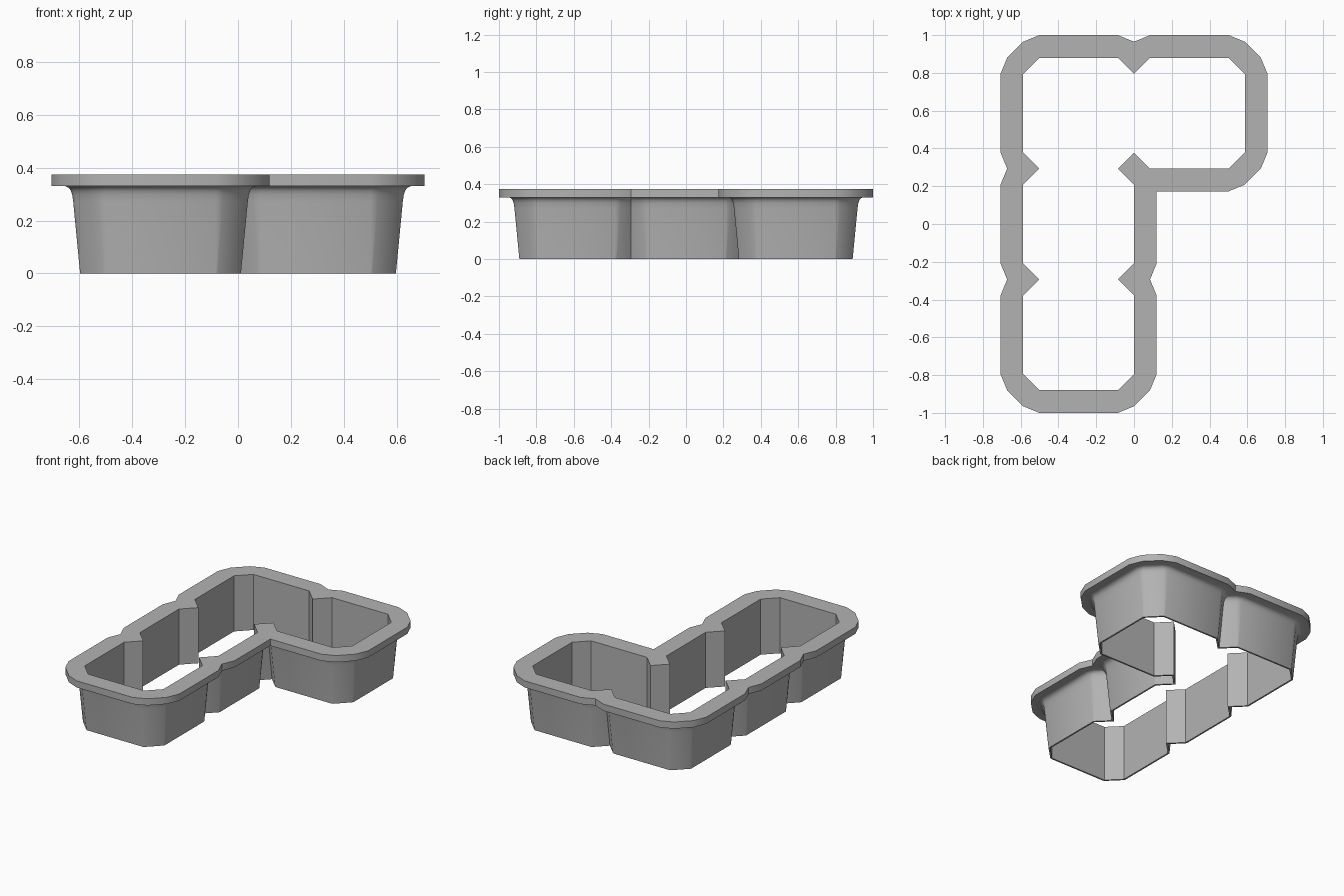
import bpy
import bmesh
from mathutils import Vector

cube = bpy.data.objects.get("Cube")
if cube:
    bpy.data.objects.remove(cube, do_unlink=True)

CELL = 0.5867      # size of one square cell
CHAMFER = 0.085    # cut at each cell corner
HALF = 0.5 ** 0.5

# Cell corners around the outline, counter-clockwise, in cells
NODES = [(-1, -1.5), (0, -1.5), (0, -.5), (0, .5), (1, .5),
         (1, 1.5), (0, 1.5), (-1, 1.5), (-1, .5), (-1, -.5)]

# Wall section: (distance outside the inner wall, height)
PROFILE = [(0, 0), (.011, 0), (.037, .27), (.041, .298), (.046, .313),
           (.054, .324), (.067, .33), (.12, .33), (.12, .375), (0, .375)]


def left(v):
    return Vector((-v.y, v.x))


def cross(a, b):
    return a.x * b.y - a.y * b.x


def inner_outline():
    """Chamfered cell outline, with a notch where two cells meet."""
    pts, pocket = [], None
    nodes = [Vector(n) * CELL for n in NODES]
    for i, n in enumerate(nodes):
        u = (n - nodes[i - 1]).normalized() * CHAMFER
        v = (nodes[(i + 1) % len(nodes)] - n).normalized() * CHAMFER
        turn = cross(u, v)
        pts.append(n - u)
        if turn < 1e-6:
            if turn < -1e-6:
                pocket = (len(pts) - 1, n, (v - u) / CHAMFER)
                pts += [n + left(u), n + u]
            else:
                pts.append(n + left(u))
        pts.append(n + v)
    return pts, pocket


def offset_outline(pts, pocket, d):
    """Move the outline out: bevelled outer corners, mitred inner ones."""
    first, node, axis = pocket
    closed = node + axis * (d - HALF * max(0, CHAMFER - d))
    out = []
    for i, p in enumerate(pts):
        a = (p - pts[i - 1]).normalized()
        b = (pts[(i + 1) % len(pts)] - p).normalized()
        na, nb = -left(a), -left(b)
        if cross(a, b) > 0:
            ring = [p + na * d, p + nb * d]
        else:
            ring = [p + (na + nb) * d / (1 + na.dot(nb))]
        # The re-entrant pocket fills in as the offset grows
        if first <= i <= first + 3 and d > CHAMFER * HALF:
            for k in range(len(ring)):
                flat_end = (i == first and k == 0) or (i == first + 3 and k == 1)
                if d > CHAMFER or not flat_end:
                    ring[k] = closed
        out += ring
    return out


# Hollow frame: loft the wall section around the outline
pts, pocket = inner_outline()
bm = bmesh.new()
rings = [[bm.verts.new((p.x, p.y, z)) for p in offset_outline(pts, pocket, d)]
         for d, z in PROFILE]
for j, low in enumerate(rings):
    high = rings[(j + 1) % len(rings)]
    for i in range(len(low)):
        k = (i + 1) % len(low)
        bm.faces.new((low[i], low[k], high[k], high[i]))
bmesh.ops.remove_doubles(bm, verts=bm.verts, dist=0.0004)
bmesh.ops.dissolve_degenerate(bm, edges=bm.edges, dist=0.0001)
bmesh.ops.recalc_face_normals(bm, faces=bm.faces)
mesh = bpy.data.meshes.new("cutter_frame")
bm.to_mesh(mesh)
bm.free()

frame = bpy.data.objects.new("cutter_frame", mesh)
bpy.context.collection.objects.link(frame)

grey = bpy.data.materials.new("plain grey")
grey.use_nodes = True
colour = (0.45, 0.45, 0.45, 1)
grey.diffuse_color = colour
grey.node_tree.nodes["Principled BSDF"].inputs["Base Color"].default_value = colour
mesh.materials.append(grey)

# Soft corners outside, crisp edges elsewhere
bpy.ops.object.select_all(action="DESELECT")
frame.select_set(True)
bpy.context.view_layer.objects.active = frame
bpy.ops.object.shade_smooth_by_angle(angle=0.524)
